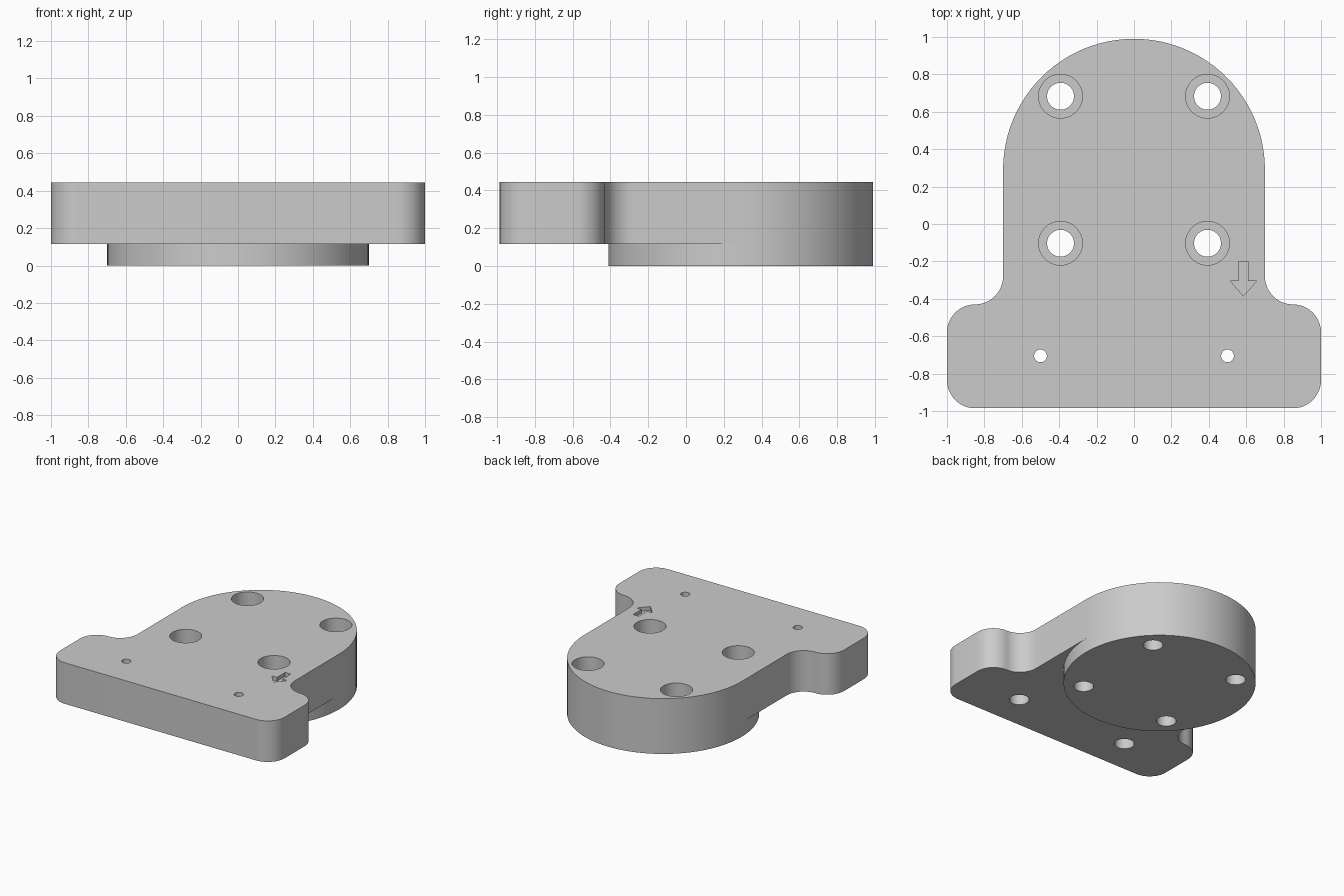
import bpy
import bmesh
from math import cos, sin, radians

if "Cube" in bpy.data.objects:
    bpy.data.objects.remove(bpy.data.objects["Cube"], do_unlink=True)

BASE, TOP = 0.115, 0.445      # plate underside and upper face
ROUND_Y, ROUND_R = 0.29, 0.70  # centre and radius of the rounded end
CORNER = 0.15
FRONT_Y, SHOULDER_Y = -0.985, -0.43

grey = bpy.data.materials.new("plain grey")
grey.use_nodes = True
colour = (0.6, 0.6, 0.6, 1)
grey.diffuse_color = colour
grey.node_tree.nodes["Principled BSDF"].inputs["Base Color"].default_value = colour


def arc(cx, cy, r, start, end, steps):
    """Points along an arc, angles in degrees."""
    angles = [radians(start + (end - start) * i / steps) for i in range(steps + 1)]
    return [(cx + r * cos(a), cy + r * sin(a)) for a in angles]


def loft(name, layers):
    """Closed solid through (outline, height) layers of equal point count."""
    bm = bmesh.new()
    rings = [[bm.verts.new((x, y, z)) for x, y in pts] for pts, z in layers]
    for low, high in zip(rings, rings[1:]):
        for i in range(len(low)):
            j = (i + 1) % len(low)
            bm.faces.new((low[i], low[j], high[j], high[i]))
    bm.faces.new(rings[0][::-1])
    bm.faces.new(rings[-1])
    bmesh.ops.recalc_face_normals(bm, faces=bm.faces)
    mesh = bpy.data.meshes.new(name)
    bm.to_mesh(mesh)
    bm.free()
    mesh.materials.append(grey)
    obj = bpy.data.objects.new(name, mesh)
    bpy.context.collection.objects.link(obj)
    return obj


def stepped_hole(x, y, steps):
    """Cutter made of stacked radii given as (radius, height)."""
    return loft("hole_cutter", [(arc(x, y, r, 0, 352.5, 47), z) for r, z in steps])


def cut(obj, cutters):
    """Subtract all cutters and bake the result."""
    for c in cutters:
        mod = obj.modifiers.new("cut", "BOOLEAN")
        mod.operation = "DIFFERENCE"
        mod.solver = "EXACT"
        mod.object = c
    graph = bpy.context.evaluated_depsgraph_get()
    baked = bpy.data.meshes.new_from_object(obj.evaluated_get(graph))
    obj.modifiers.clear()
    obj.data = baked


# Plate outline: right half, then the round end, then the mirrored half
inset = 1 - CORNER
half = (arc(inset, FRONT_Y + CORNER, CORNER, -90, 0, 12)
        + arc(inset, SHOULDER_Y - CORNER, CORNER, 0, 90, 12)
        + arc(ROUND_R + CORNER, SHOULDER_Y + CORNER, CORNER, 270, 180, 12)[1:])
outline = (half + arc(0, ROUND_Y, ROUND_R, 0, 180, 48)
           + [(-x, y) for x, y in reversed(half)])
# The shoulder arcs meet at one point, so drop repeated points
outline = [p for i, p in enumerate(outline)
           if abs(p[0] - outline[i - 1][0]) + abs(p[1] - outline[i - 1][1]) > 1e-5]
plate = loft("mounting_plate", [(outline, BASE), (outline, TOP)])

# Round boss under the plate
circle = arc(0, ROUND_Y, ROUND_R, 0, 356.25, 95)
boss = loft("round_boss", [(circle, 0), (circle, BASE)])

# Four counterbored bolt holes around the boss centre
bolts = [stepped_hole(sx * 0.393, ROUND_Y + sy * 0.393,
                      [(0.072, -0.1), (0.072, 0.225), (0.117, 0.225), (0.117, 0.6)])
         for sx in (-1, 1) for sy in (-1, 1)]

# Two small front holes, widened from below
pins = [stepped_hole(sx * 0.5, -0.705,
                     [(0.072, 0), (0.072, 0.25), (0.034, 0.25), (0.034, 0.6)])
        for sx in (-1, 1)]

# Engraved arrow pointing to the front
arrow_half = [(0, -0.385), (0.07, -0.305), (0.025, -0.305), (0.025, -0.2)]
arrow_pts = arrow_half + [(-x, y) for x, y in reversed(arrow_half[1:])]
arrow_pts = [(x + 0.585, y) for x, y in arrow_pts]
arrow = loft("arrow_cutter", [(arrow_pts, TOP - 0.03), (arrow_pts, 0.6)])

cut(plate, bolts + pins + [arrow])
cut(boss, bolts)
for cutter in bolts + pins + [arrow]:
    bpy.data.objects.remove(cutter, do_unlink=True)

# Smooth the curved walls, keep the rims sharp
bpy.ops.object.select_all(action="DESELECT")
for part in (plate, boss):
    part.select_set(True)
bpy.context.view_layer.objects.active = plate
bpy.ops.object.shade_smooth_by_angle(angle=radians(30))
